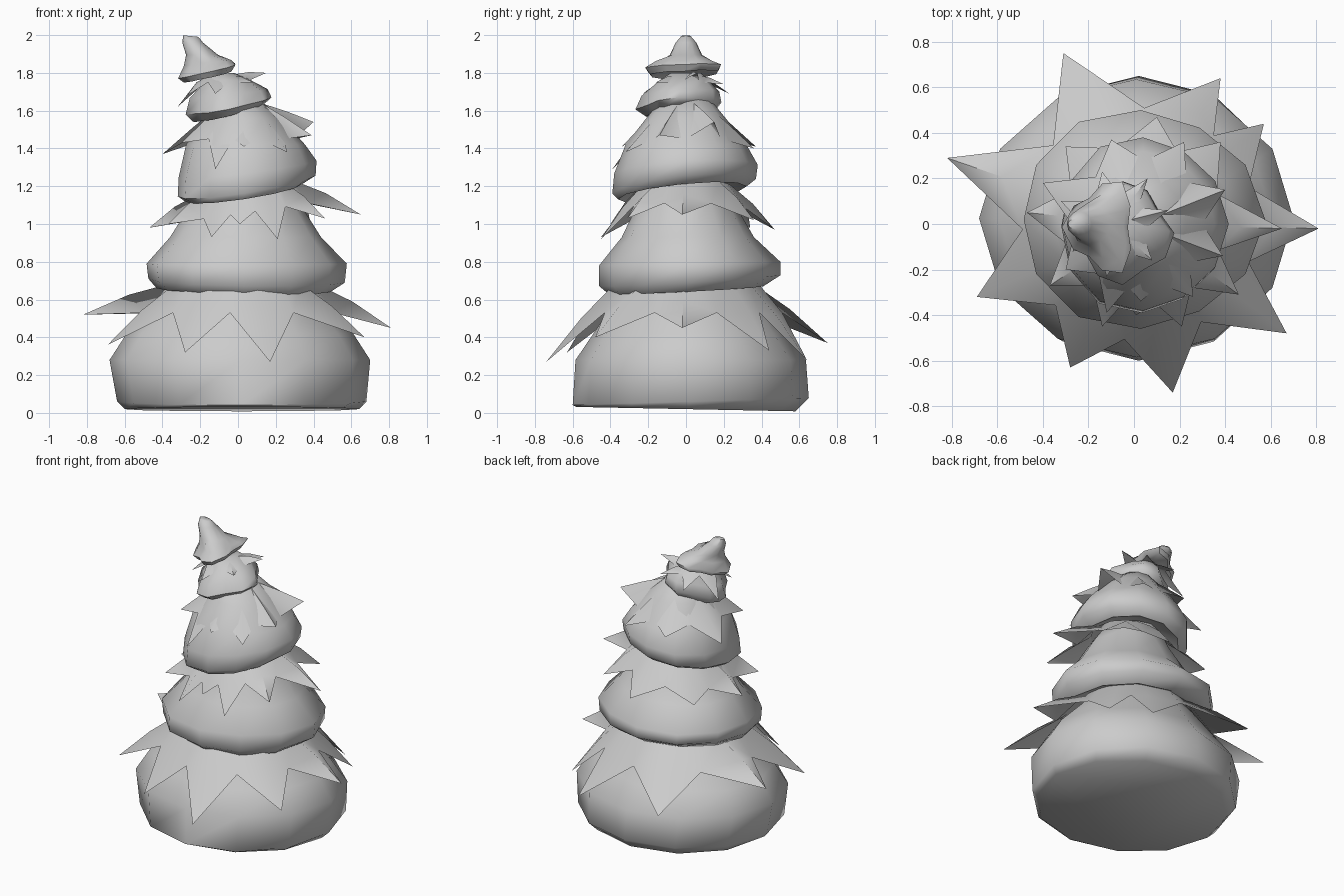
import bpy, bmesh, math
from mathutils import Vector


def finish(bm, name, angle):
    bmesh.ops.recalc_face_normals(bm, faces=bm.faces[:])
    me = bpy.data.meshes.new(name)
    bm.to_mesh(me)
    bm.free()
    ob = bpy.data.objects.new(name, me)
    bpy.context.collection.objects.link(ob)
    bpy.ops.object.select_all(action='DESELECT')
    ob.select_set(True)
    bpy.context.view_layer.objects.active = ob
    bpy.ops.object.shade_smooth_by_angle(angle=math.radians(angle))
    return ob


def tier(name, rings, n=12, lump=0.0, lobes=3, phase=0.0):
    """Loft tilted ellipses: (cx, cy, z, rx, ry, slope_x, slope_y, lump share)."""
    bm = bmesh.new()
    loops = []
    for cx, cy, z, rx, ry, sx, sy, share in rings:
        loop = []
        for i in range(n):
            a = 2 * math.pi * i / n
            k = 1 + lump * share * math.cos(lobes * a + phase)
            x, y = rx * k * math.cos(a), ry * k * math.sin(a)
            loop.append(bm.verts.new((cx + x, cy + y, max(0, z + sx * x + sy * y))))
        loops.append(loop)
    for lo, hi in zip(loops, loops[1:]):
        for i in range(n):
            j = (i + 1) % n
            bm.faces.new((lo[i], lo[j], hi[j], hi[i]))
    bm.faces.new(loops[0][::-1])
    bm.faces.new(loops[-1])
    return finish(bm, name, 60)


def leaf_skirt(name, centre, root_r, root_z, valley_r, valley_z, tips, lift=0.02, slope=0.0):
    """Ring of pointed leaves hanging from a tier; slope tilts the ring up to +x."""
    bm = bmesh.new()
    c = Vector((centre[0], centre[1], 0))

    def ang(t):
        return math.atan2(t[1] - c.y, t[0] - c.x)

    def polar(a, r, z):
        x = r * math.cos(a)
        return bm.verts.new((c.x + x, c.y + r * math.sin(a), z + slope * x))

    tips = sorted(tips, key=ang)
    n = len(tips)
    root, mid, tip, vroot, valley = [], [], [], [], []
    for i, t in enumerate(tips):
        a, b = ang(t), ang(tips[(i + 1) % n])
        if b < a:
            b += 2 * math.pi
        h = (a + b) / 2
        root.append(polar(a, root_r, root_z))
        mid.append(bm.verts.new(root[-1].co.lerp(Vector(t), 0.5) + Vector((0, 0, lift))))
        tip.append(bm.verts.new(t))
        vroot.append(polar(h, root_r, root_z))
        valley.append(polar(h, valley_r, valley_z))
    for i in range(n):
        for v in (i, i - 1):
            bm.faces.new((root[i], vroot[v], valley[v], mid[i]))
            bm.faces.new((mid[i], valley[v], tip[i]))
    return finish(bm, name, 60)


# Snow-like tiers, bottom to top
tier("bottom_tier", [
    (0.02, 0.0, 0.02, 0.62, 0.58, 0.0, -0.02, 0),
    (0.02, 0.025, 0.06, 0.66, 0.625, 0.0, 0.03, 0),
    (0.01, 0.025, 0.28, 0.69, 0.61, 0.0, 0.0, 0),
    (0.01, 0.02, 0.42, 0.60, 0.51, 0.0, 0.0, 0),
    (0.01, 0.02, 0.60, 0.43, 0.39, 0.0, 0.0, 0),
    (0.01, 0.01, 0.78, 0.28, 0.28, 0.0, 0.0, 0)])
tier("lower_middle_tier", [
    (0.03, -0.01, 0.72, 0.30, 0.28, 0.0, 0.05, 0),
    (0.03, 0.0, 0.65, 0.46, 0.41, -0.02, 0.05, 0),
    (0.03, 0.02, 0.70, 0.52, 0.48, -0.02, 0.06, 1),
    (0.03, 0.02, 0.79, 0.53, 0.48, 0.0, 0.02, 1),
    (0.04, 0.01, 0.93, 0.40, 0.35, 0.0, 0.0, 0),
    (0.04, 0.0, 1.12, 0.28, 0.25, 0.0, 0.0, 0),
    (0.03, 0.0, 1.25, 0.2, 0.2, 0.0, 0.0, 0)], lump=0.03)
tier("upper_middle_tier", [
    (0.03, -0.02, 1.23, 0.22, 0.22, 0.15, 0.1, 0),
    (0.03, -0.02, 1.165, 0.31, 0.34, 0.15, 0.1, 0),
    (0.035, -0.01, 1.20, 0.365, 0.38, 0.15, 0.1, 1),
    (0.04, 0.0, 1.29, 0.365, 0.38, 0.12, 0.06, 1),
    (0.04, 0.0, 1.42, 0.315, 0.32, 0.0, 0.0, 0),
    (0.03, 0.0, 1.56, 0.20, 0.21, 0.0, 0.0, 0),
    (0.0, 0.0, 1.67, 0.10, 0.12, 0.0, 0.0, 0)], lump=0.03)
tier("small_tier", [
    (-0.05, -0.03, 1.61, 0.11, 0.12, 0.25, 0.1, 0),
    (-0.05, -0.03, 1.585, 0.17, 0.17, 0.25, 0.08, 1),
    (-0.05, -0.04, 1.625, 0.21, 0.21, 0.2, 0.08, 1),
    (-0.05, -0.03, 1.69, 0.19, 0.19, 0.12, 0.06, 1),
    (-0.05, -0.01, 1.76, 0.12, 0.13, 0.0, 0.0, 0),
    (-0.09, 0.0, 1.80, 0.07, 0.08, 0.0, 0.0, 0)], lump=0.12, lobes=4, phase=0.8)
tier("crown", [
    (-0.15, -0.01, 1.80, 0.08, 0.10, 0.25, 0.03, 0),
    (-0.14, -0.01, 1.785, 0.12, 0.17, 0.25, 0.05, 1),
    (-0.14, -0.015, 1.815, 0.145, 0.19, 0.25, 0.04, 1),
    (-0.14, -0.01, 1.855, 0.12, 0.14, 0.12, 0.0, 1),
    (-0.19, 0.0, 1.895, 0.085, 0.085, 0.0, 0.0, 0),
    (-0.24, 0.0, 1.96, 0.055, 0.055, 0.0, 0.0, 0),
    (-0.25, 0.0, 1.995, 0.04, 0.025, -0.1, 0.0, 0)],
    lump=0.22, lobes=3, phase=3.1)

# Pointed leaf skirts between the tiers
leaf_skirt("bottom_leaves", (0.02, 0.0), 0.38, 0.69, 0.51, 0.53, [
    (0.81, -0.02, 0.45), (0.67, -0.48, 0.40), (0.17, -0.74, 0.27),
    (-0.28, -0.63, 0.32), (-0.69, -0.32, 0.36), (-0.82, 0.29, 0.52),
    (-0.31, 0.75, 0.37), (0.38, 0.64, 0.28), (0.57, 0.44, 0.33)])
leaf_skirt("middle_leaves", (0.04, 0.0), 0.24, 1.20, 0.35, 1.06, [
    (0.65, -0.02, 1.05), (0.46, -0.31, 1.03), (0.21, -0.45, 0.92),
    (0.01, -0.40, 1.0), (-0.14, -0.45, 0.93), (-0.37, -0.27, 1.0),
    (-0.47, 0.05, 0.98), (-0.30, 0.34, 0.98), (0.10, 0.47, 0.97),
    (0.38, 0.36, 1.02)], slope=0.15)
leaf_skirt("upper_leaves", (0.02, 0.0), 0.11, 1.64, 0.28, 1.45, [
    (0.40, 0.15, 1.54), (0.22, 0.36, 1.40), (-0.10, 0.37, 1.41),
    (-0.40, 0.18, 1.37), (-0.30, -0.20, 1.43), (-0.12, -0.39, 1.29),
    (0.03, -0.34, 1.41), (0.26, -0.32, 1.38), (0.39, -0.14, 1.47)], lift=0.005)
leaf_skirt("crown_leaves", (-0.09, 0.0), 0.06, 1.79, 0.13, 1.75, [
    (0.15, 0.06, 1.80), (0.06, 0.20, 1.74), (-0.14, 0.23, 1.69),
    (-0.32, 0.10, 1.62), (-0.27, -0.12, 1.68), (-0.12, -0.23, 1.69),
    (0.08, -0.16, 1.75)], lift=0.01)
